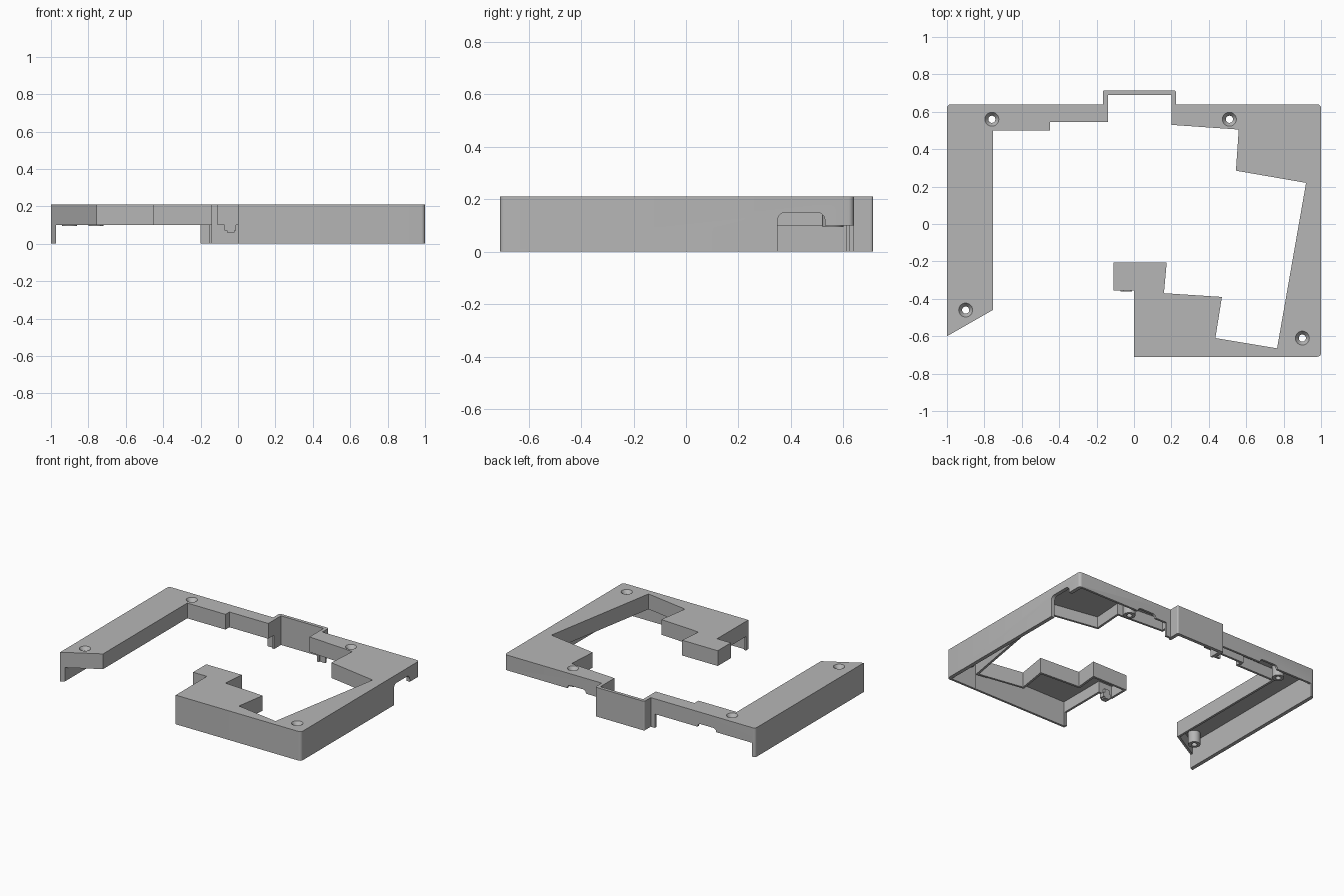
import bpy, bmesh, math
from mathutils import Vector, Matrix

cube = bpy.data.objects.get("Cube")
if cube:
    bpy.data.objects.remove(cube, do_unlink=True)

grey = bpy.data.materials.new("matte_grey")
grey.use_nodes = True
grey.diffuse_color = (0.47, 0.47, 0.47, 1)
grey.node_tree.nodes["Principled BSDF"].inputs["Base Color"].default_value = (0.47, 0.47, 0.47, 1)

TOP, ROOF, LIP = 0.21, 0.18, 0.10
SKIRT, WALL = 0.027, 0.016
RIGHT, BACK, FRONT = 1.0, 0.64, -0.71


def rounded(points, steps=5):
    """Replace corners that carry a radius with an arc."""
    out = []
    for i, p in enumerate(points):
        c = Vector(p[:2])
        if len(p) < 3:
            out.append(c)
            continue
        a = (Vector(points[i - 1][:2]) - c).normalized() * p[2]
        b = (Vector(points[(i + 1) % len(points)][:2]) - c).normalized() * p[2]
        for k in range(steps + 1):
            t = k / steps * math.pi / 2
            out.append(c + a * (1 - math.sin(t)) + b * (1 - math.cos(t)))
    return out


def finish(name, bm):
    bmesh.ops.recalc_face_normals(bm, faces=bm.faces)
    mesh = bpy.data.meshes.new(name)
    bm.to_mesh(mesh)
    bm.free()
    mesh.materials.append(grey)
    ob = bpy.data.objects.new(name, mesh)
    bpy.context.collection.objects.link(ob)
    return ob


def prism(name, points, low, high, frame=None):
    bm = bmesh.new()
    face = bm.faces.new([bm.verts.new((p[0], p[1], low)) for p in rounded(points)])
    ext = bmesh.ops.extrude_face_region(bm, geom=[face])
    verts = [g for g in ext["geom"] if isinstance(g, bmesh.types.BMVert)]
    bmesh.ops.translate(bm, verts=verts, vec=(0, 0, high - low))
    if frame:
        bm.transform(frame)
    return finish(name, bm)


def box(name, x0, x1, y0, y1, z0, z1):
    return prism(name, [(x0, y0), (x1, y0), (x1, y1), (x0, y1)], z0, z1)


def cone(name, x, y, z0, z1, r0, r1):
    bm = bmesh.new()
    bmesh.ops.create_cone(bm, cap_ends=True, segments=32, radius1=r0, radius2=r1, depth=z1 - z0,
                          matrix=Matrix.Translation((x, y, (z0 + z1) / 2)))
    return finish(name, bm)


def combine(ob, tool, operation):
    mod = ob.modifiers.new("combine", "BOOLEAN")
    mod.operation, mod.object, mod.solver = operation, tool, "EXACT"
    bpy.context.view_layer.objects.active = ob
    bpy.ops.object.modifier_apply(modifier=mod.name)
    bpy.data.objects.remove(tool, do_unlink=True)


def inset(points):
    """Counter-clockwise outline moved inwards, thicker along the outer skirt."""
    lines = []
    for i, p in enumerate(points):
        a, b = Vector(p[:2]), Vector(points[(i + 1) % len(points)][:2])
        outer = (abs(a.x) == abs(b.x) == RIGHT and a.x == b.x) or (a.y == b.y and a.y in (BACK, FRONT))
        d = (b - a).normalized()
        lines.append((a + Vector((-d.y, d.x)) * (SKIRT if outer else WALL), d))
    out = []
    for i, (q, e) in enumerate(lines):
        p, d = lines[i - 1]
        t = (q - p).cross(e) / d.cross(e)
        out.append(tuple(p + d * t))
    return out


# Axis frames for arches: profile runs along y or x with z up
ALONG_Y = Matrix(((0, 0, 1, 0), (1, 0, 0, 0), (0, 1, 0, 0), (0, 0, 0, 1)))
ALONG_X = Matrix(((1, 0, 0, 0), (0, 0, 1, 0), (0, 1, 0, 0), (0, 0, 0, 1)))


def arch(start, end, height, radius, low, high, frame):
    return prism("arch_cutter", [(start, -0.1), (end, -0.1), (end, height, radius), (start, height, radius)],
                 low, high, frame)


def shell(name, outline, cutters, screws):
    """Hollow frame piece, open below, with screw bosses and countersunk holes."""
    ob = prism(name, outline, 0, TOP)
    combine(ob, prism("cavity", inset(outline), -0.1, ROOF), "DIFFERENCE")
    for make in cutters:
        combine(ob, make(), "DIFFERENCE")
    for x, y in screws:
        combine(ob, cone("boss", x, y, LIP - 0.005, ROOF + 0.01, 0.04, 0.04), "UNION")
        combine(ob, cone("hole", x, y, -0.1, 0.3, 0.019, 0.019), "DIFFERENCE")
        combine(ob, cone("countersink", x, y, TOP - 0.025, TOP + 0.001, 0.019, 0.038), "DIFFERENCE")
    bpy.ops.object.select_all(action="DESELECT")
    ob.select_set(True)
    bpy.context.view_layer.objects.active = ob
    bpy.ops.object.shade_smooth_by_angle(angle=math.radians(30))
    return ob


# Right-hand bar and rear strip
west = [(-1, -0.6), (-0.755, -0.46), (-0.755, 0.5), (-0.45, 0.5), (-0.45, 0.545),
        (-0.14, 0.545), (-0.14, BACK), (-1, BACK, 0.02)]
shell("right_frame", west, [
    lambda: box("under", -1 + SKIRT, 0, -0.8, BACK - SKIRT, -0.1, LIP),
    lambda: box("rear_gap", -1 + SKIRT, -0.2, 0.5, 0.8, -0.1, LIP),
    lambda: arch(-0.69, -0.54, 0.125, 0.025, 0.615, 0.8, ALONG_X),
], [(-0.76, 0.56), (-0.9, -0.46)])

# Left side, front block and platform
east = [(0, FRONT), (1, FRONT, 0.02), (1, BACK, 0.02), (0.2, BACK), (0.2, 0.53), (0.56, 0.505),
        (0.545, 0.285), (0.92, 0.22), (0.765, -0.665), (0.435, -0.61), (0.47, -0.39),
        (0.16, -0.37), (0.175, -0.205), (-0.11, -0.205), (-0.11, -0.355), (0, -0.355)]
shell("left_frame", east, [
    lambda: box("under", -0.3, 1 - SKIRT, FRONT + SKIRT, BACK - SKIRT, -0.1, LIP),
    lambda: box("rear_gap", 0.26, 1.2, 0.5, 0.8, -0.1, LIP),
    lambda: arch(0.22, 0.7, 0.11, 0.02, 0.95, 1.2, ALONG_Y),
    lambda: arch(0.35, 0.53, 0.15, 0.03, 0.96, 1.2, ALONG_Y),
    lambda: arch(0.35, 0.5, 0.125, 0.025, 0.615, 0.8, ALONG_X),
], [(0.51, 0.56), (0.9, -0.61)])

# Raised rear bracket joining both sides
prism("rear_bracket", [(-0.167, BACK), (-0.14, BACK), (-0.14, 0.69), (0.2, 0.69), (0.2, BACK),
                       (0.225, BACK), (0.225, 0.714, 0.01), (-0.167, 0.714, 0.01)], 0, TOP)

# Small clip under the platform
box("platform_clip", -0.06, -0.02, -0.36, -0.32, 0.06, 0.13)
box("platform_clip_base", -0.072, -0.01, -0.36, -0.32, 0.07, 0.1)
